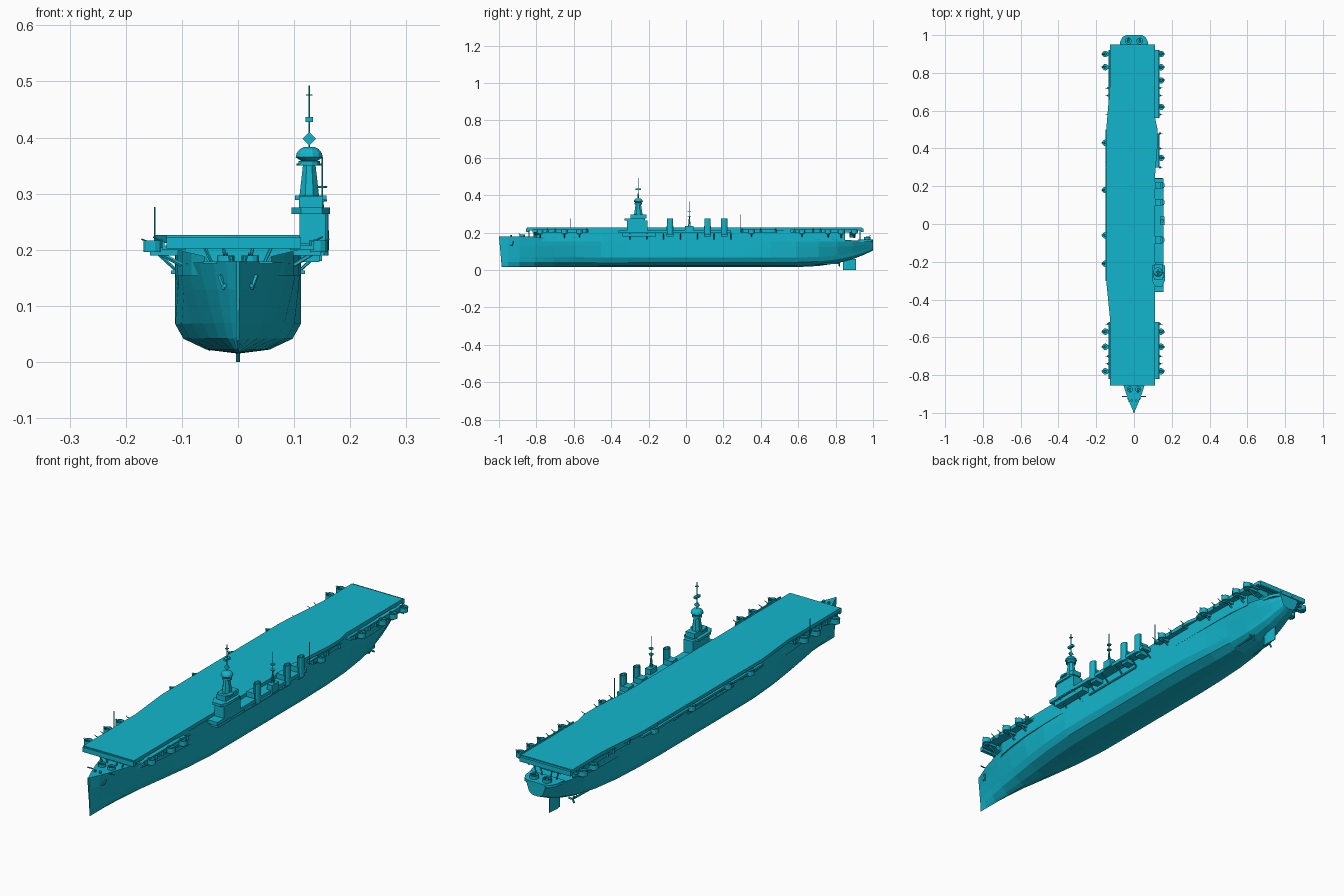
import bpy, bmesh
from math import sin, cos, pi, tau
from mathutils import Vector

if "Cube" in bpy.data.objects:
    bpy.data.objects.remove(bpy.data.objects["Cube"], do_unlink=True)

paint = bpy.data.materials.new("cyan_paint")
paint.use_nodes = True
paint.diffuse_color = (.006, .47, .61, 1)
paint.node_tree.nodes["Principled BSDF"].inputs["Base Color"].default_value = paint.diffuse_color

# Main levels and lines of the ship
BEAM = .112
SHEER = .173
GALLERY = .2
DECK_UNDER = .212
DECK_TOP = .226
DECK_FRONT = -.85
DECK_BACK = .94
DECK_LEFT = -.127
FUNNEL_X = .15
ISLAND_X = .127
ISLAND_Y = -.255
THIN = .0015


def loft(name, rings):
    """Skin a list of closed rings and cap both ends."""
    bm = bmesh.new()
    rows = [[bm.verts.new(point) for point in ring] for ring in rings]
    for lower, upper in zip(rows, rows[1:]):
        for i in range(len(lower)):
            bm.faces.new((lower[i - 1], lower[i], upper[i], upper[i - 1]))
    bm.faces.new(rows[0])
    bm.faces.new(rows[-1])
    bmesh.ops.recalc_face_normals(bm, faces=bm.faces)
    mesh = bpy.data.meshes.new(name)
    bm.to_mesh(mesh)
    bm.free()
    mesh.materials.append(paint)
    bpy.context.collection.objects.link(bpy.data.objects.new(name, mesh))


def plan(name, points, bottom, top):
    loft(name, [[(x, y, z) for x, y in points] for z in (bottom, top)])


def mirrored_plan(name, half, bottom, top):
    plan(name, half + [(-x, y) for x, y in reversed(half)], bottom, top)


def box(name, left, right, front, back, bottom, top):
    plan(name, [(left, front), (right, front), (right, back), (left, back)], bottom, top)


def block(name, x, y, width, length, bottom, top):
    box(name, x - width / 2, x + width / 2, y - length / 2, y + length / 2, bottom, top)


def turned(name, x, y, profile, sides=10, stretch=1):
    """Stack rings of (radius, height), stretched along y."""
    angles = [tau * (i + .5) / sides for i in range(sides)]
    loft(name, [[(x + r * cos(a), y + stretch * r * sin(a), z) for a in angles] for r, z in profile])


def cup(name, x, y, radius, bottom, top, stretch=1):
    """Open tub or pipe with a thin wall."""
    inner = radius * .85
    floor = bottom + (top - bottom) / 3
    turned(name, x, y, [(radius, bottom), (radius, top), (inner, top), (inner, floor)], 12, stretch)


def rod(name, start, end, radius=THIN, sides=5):
    start, end = Vector(start), Vector(end)
    turn = (end - start).to_track_quat("Z", "Y")
    angles = [tau * i / sides for i in range(sides)]
    ring = [turn @ Vector((radius * cos(a), radius * sin(a), 0)) for a in angles]
    loft(name, [[centre + offset for offset in ring] for centre in (start, end)])


def pole(name, x, y, bottom, top, radius=THIN):
    rod(name, (x, y, bottom), (x, y, top), radius)


def gun(x, y, z, outward):
    """Mount with two barrels pointing along the outward direction."""
    turned("gun_mount", x, y, [(.008, z), (.006, z + .01)], 6)
    forward = Vector((*outward, .4))
    sideways = Vector((outward[1], outward[0], 0))
    for shift in (-.003, .003):
        breech = Vector((x, y, z + .008)) + sideways * shift
        rod("gun_barrel", breech, breech + forward * .02)


def past(y, start):
    """How far y lies from the start line to that end of the ship."""
    return max(0, (y - start) / (1 - start))


def hull_ring(y):
    bow, stern = past(-y, .4), past(y, .5)
    top = BEAM * (1 - bow ** 2.5) * (1 - .6 * stern ** 5)
    bilge = BEAM * (1 - past(-y, .3) ** 1.5) * (1 - .7 * past(y, .3) ** 2)
    top, bilge = max(top, .003), max(bilge, .002)
    keel = .015 + .09 * stern ** 3
    deck = SHEER + .007 * bow - .018 * stern
    height = deck - keel
    # Rounded bilge, then flared side
    side = []
    for i in (1, 2, 3):
        angle = i * pi / 6
        side.append((bilge * sin(angle) ** (1 + bow), keel + height / 3 * (1 - cos(angle))))
    side += [(bilge + (top - bilge) * .6, keel + height * .7), (top, deck)]
    outline = [(0, keel)] + side + [(-x, z) for x, z in reversed(side)]
    rake = .015 if y < -.99 else 0
    return [(x, y + rake * (deck - z) / height, z) for x, z in outline]


loft("hull", [hull_ring(-cos(pi * i / 20)) for i in range(21)])

# Hangar sides follow the hull
hangar = [(.06, -.8)]
for i in range(17):
    y = -.75 + i / 10
    hangar.append((hull_ring(y)[5][0], y))
mirrored_plan("hangar", hangar, SHEER - .02, DECK_UNDER)

# Flight deck
right_edge = [(.11, DECK_FRONT), (.11, .24), (.125, .42), (.125, .5), (BEAM, .56), (BEAM, DECK_BACK)]
left_edge = [(DECK_LEFT, DECK_BACK), (DECK_LEFT, .74), (-.147, .5), (-.147, -.3), (DECK_LEFT, -.5),
             (DECK_LEFT, DECK_FRONT)]
plan("flight_deck", right_edge + left_edge, DECK_UNDER, DECK_TOP)
for end in (DECK_FRONT, DECK_BACK):
    box("deck_end_lip", DECK_LEFT, BEAM, end - .005, end + .01, DECK_UNDER - .01, DECK_TOP - .004)

# Braces and pillars under both deck ends
wing = [(.11, DECK_UNDER), (.11, GALLERY), (.06, .188), (.05, SHEER)]
wing += [(-x, z) for x, z in reversed(wing)]
for y in (-.8, .89):
    loft("end_wing", [[(x, y + depth, z) for x, z in wing] for depth in (-.015, .015)])
for x in (-.045, -.02, .02, .045):
    rod("bow_pillar", (x, -.84, SHEER), (x * 1.4, -.84, DECK_UNDER), .003)
    rod("stern_pillar", (x, .93, .155), (x * 1.4, .93, DECK_UNDER), .003)

# Side galleries and catwalks
for side in (-1, 1):
    edge = side * .133
    for front, back in ((-.82, -.52), (.3, .48), (.56, .92)):
        box("catwalk", edge - side * .04, edge, front, back, GALLERY, GALLERY + .008)
        block("catwalk_rail", edge, (front + back) / 2, .004, back - front, GALLERY, GALLERY + .016)
    block("boat_rail", side * BEAM, 0, .014, .3, .157, .163)
    for i in range(7):
        y = i * .09 - .3
        rod("gallery_strut", (side * BEAM, y, .165), (side * FUNNEL_X, y, GALLERY), .003)
box("left_catwalk", -.152, -.1, -.3, .5, GALLERY, GALLERY + .008)
box("right_gallery", .1, .155, -.36, .24, GALLERY - .003, DECK_UNDER)
box("right_lower_gallery", .1, .145, -.34, -.16, .178, GALLERY)

# Gun tubs on sponsons along both sides
shared_tubs = [-.78, -.65, -.57, .83, .9]
for side, x, extra_tubs in ((-1, -.152, [-.21, -.06, .18, .43]), (1, .143, [.35, .62, .76])):
    for y in shared_tubs + extra_tubs:
        cup("gun_tub", x, y, .017, GALLERY - .004, GALLERY + .017)
        block("tub_bracket", x - side * .02, y, .05, .018, GALLERY - .01, GALLERY + .004)
        rod("tub_strut", (side * .1, y, SHEER), (x, y, GALLERY), .004)
        gun(x, y, GALLERY + .003, (side, 0))

# Small cannon in between
for side in (-1, 1):
    for y in (-.74, -.7, -.53, .3, .4, .48, .58, .68, .72):
        x = side * .137
        turned("light_gun_stand", x, y, [(.006, GALLERY), (.003, GALLERY + .018)], 6)
        rod("light_gun", (x, y, GALLERY + .016), (x + side * .014, y, GALLERY + .023))

# Island
block("island_base", .133, -.26, .046, .11, GALLERY, .265)
plan("bridge_platform", [(BEAM, -.33), (FUNNEL_X, -.33), (.164, -.3), (.164, -.22), (.095, -.22), (.095, -.3)],
     .264, .275)
block("bridge_house", .13, ISLAND_Y, .042, .085, .275, .296)
block("bridge_wing", .13, -.27, .056, .03, .289, .297)
turned("island_tower", ISLAND_X, ISLAND_Y, [(.019, .295), (.012, .352)], 8, 1.3)
cup("director_platform", ISLAND_X, ISLAND_Y, .02, .35, .358)
dome = [(.025 * cos(i * pi / 8), .365 + .02 * sin(i * pi / 8)) for i in range(4)]
turned("director_dome", ISLAND_X, ISLAND_Y, [(.01, .355)] + dome, 12)
pole("island_mast", ISLAND_X, ISLAND_Y, .38, .493)
corners = [(cos(i * pi / 2), sin(i * pi / 2)) for i in range(4)]
loft("diamond_aerial", [[(ISLAND_X + .012 * x, ISLAND_Y + depth, .398 + .012 * z) for x, z in corners]
                        for depth in (-.003, .003)])
block("upper_aerial", ISLAND_X, ISLAND_Y, .013, .03, .428, .437)
block("top_aerial", ISLAND_X, ISLAND_Y, .012, .012, .475, .477)
rod("signal_yard", (.104, ISLAND_Y, .352), (FUNNEL_X, ISLAND_Y, .352))

# Funnels
for y in (-.085, .115, .205):
    cup("funnel", FUNNEL_X, y, .012, .19, .275, 1.45)
    block("funnel_casing", .131, y, .038, .036, .18, .234)

# Midship tripod mast
MAST_Y = .018
for i in range(3):
    foot = Vector((FUNNEL_X + .009 * cos(i * tau / 3), MAST_Y + .009 * sin(i * tau / 3), GALLERY))
    rod("mast_leg", foot, (FUNNEL_X, MAST_Y, .29), .002)
pole("mast_pole", FUNNEL_X, MAST_Y, .285, .365)
for z in (.286, .31):
    turned("mast_platform", FUNNEL_X, MAST_Y, [(.009, z), (.01, z + .004)], 8)
block("mast_house", FUNNEL_X, MAST_Y, .025, .045, GALLERY, .234)

# Whip aerials
pole("left_whip_aerial", -.148, -.615, GALLERY, .276)
pole("right_whip_aerial", .13, .29, GALLERY, .297)

# Bow and stern fittings
mirrored_plan("stern_gallery", [(.078, .92), (.074, .965), (.06, .99), (.04, 1)], .15, .162)
for side in (-1, 1):
    cup("bow_gun_tub", side * .022, -.875, .016, SHEER, .19)
    gun(side * .022, -.875, .178, (0, -1))
    turned("windlass", side * .012, -.935, [(.006, SHEER), (.004, .182), (.006, .188)], 8)
    rod("anchor_shank", (side * .033, -.925, .155), (side * .024, -.93, .13), .004)
    rod("anchor_fluke", (side * .024, -.942, .136), (side * .024, -.918, .136), .004)
    block("bow_boom", side * .05, -.914, .025, .005, .176, .179)
    cup("stern_gun_tub", side * .03, .968, .018, .16, .176)
    gun(side * .03, .968, .168, (0, 1))

# Rudder, shafts and propellers
mirrored_plan("rudder", [(.001, .84), (.004, .86), (.001, .91)], 0, .06)
for side in (-1, 1):
    hub = Vector((side * .045, .82, .036))
    rod("propeller_shaft", (hub.x, .58, .03), hub, .004, 8)
    rod("shaft_strut", (hub.x, .79, hub.z), (side * .03, .79, .06), .003)
    for i in range(3):
        rod("propeller_blade", hub, hub + Vector((cos(i * tau / 3), 0, sin(i * tau / 3))) * .017, .004)
